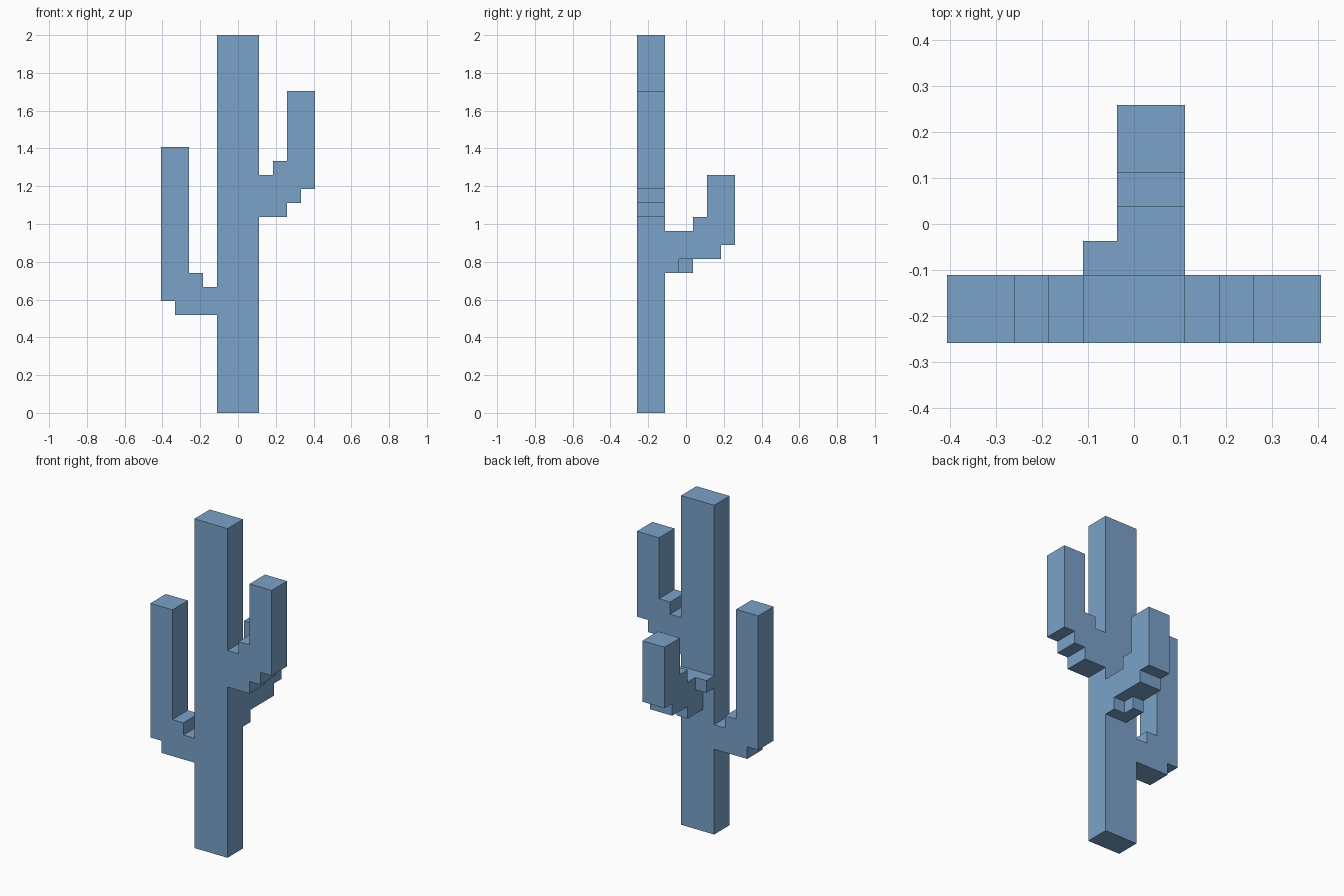
import bpy, bmesh, math
from mathutils import Vector

if "Cube" in bpy.data.objects:
    bpy.data.objects.remove(bpy.data.objects["Cube"])

U = 2 / 27                       # block size
ORIGIN = Vector((-5.5, -3.5, 0))

mat = bpy.data.materials.new("soft blue")
mat.diffuse_color = (0.198, 0.362, 0.584, 1)
mat.use_nodes = True
mat.node_tree.nodes["Principled BSDF"].inputs["Base Color"].default_value = mat.diffuse_color

# Each part is a list of block ranges: x0, x1, y0, y1, z0, z1
PARTS = {
    "trunk": [(4, 7, 0, 2, 0, 27)],
    "left_arm": [(1, 4, 0, 2, 7, 9), (2, 3, 0, 2, 9, 10), (0, 2, 0, 2, 8, 19)],
    "right_arm": [(7, 9, 0, 2, 14, 17), (8, 9, 0, 2, 17, 18),
                  (9, 10, 0, 2, 15, 16), (9, 11, 0, 2, 16, 23)],
    "back_arm": [(5, 7, 2, 3, 10, 13), (5, 6, 3, 4, 10, 11), (5, 7, 3, 4, 11, 13),
                 (5, 7, 4, 6, 11, 14), (5, 7, 5, 7, 12, 17), (4, 5, 2, 3, 12, 13)],
}


def cells(boxes):
    return {(x, y, z) for a, b, c, d, e, f in boxes
            for x in range(a, b) for y in range(c, d) for z in range(e, f)}


solid = set().union(*(cells(b) for b in PARTS.values()))


def build(name, boxes):
    """Skin the blocks, leaving out faces hidden against other blocks."""
    bm = bmesh.new()
    for c in sorted(cells(boxes)):
        for axis in range(3):
            for s in (-1, 1):
                n = Vector((0, 0, 0))
                n[axis] = s
                if tuple(int(v) for v in Vector(c) + n) in solid:
                    continue
                t = Vector((0, 0, 0))
                t[(axis + 1) % 3] = 1
                b = n.cross(t)
                mid = Vector(c) + Vector((.5, .5, .5)) + n * .5 + ORIGIN
                bm.faces.new([bm.verts.new((mid + (t * i + b * j) * .5) * U)
                              for i, j in ((-1, -1), (1, -1), (1, 1), (-1, 1))])
    bmesh.ops.remove_doubles(bm, verts=bm.verts[:], dist=1e-4)
    bmesh.ops.dissolve_limit(bm, angle_limit=math.radians(1),
                             verts=bm.verts[:], edges=bm.edges[:])
    me = bpy.data.meshes.new(name)
    bm.to_mesh(me)
    bm.free()
    me.materials.append(mat)
    bpy.context.collection.objects.link(bpy.data.objects.new(name, me))


for part, boxes in PARTS.items():
    build(part, boxes)
